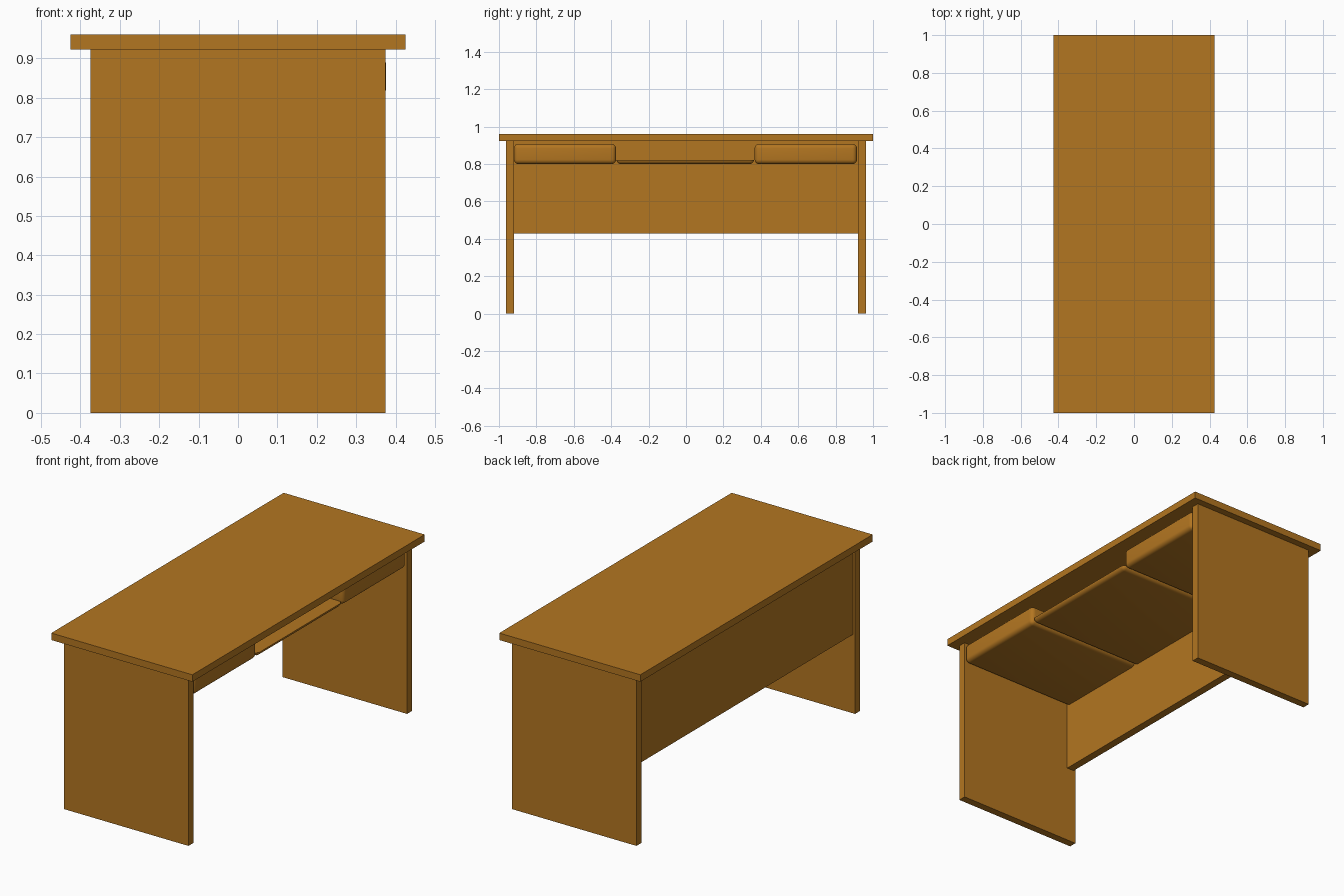
import bpy
import bmesh
import math

cube = bpy.data.objects.get("Cube")
if cube:
    bpy.data.objects.remove(cube, do_unlink=True)

wood = bpy.data.materials.new("warm_wood")
wood.use_nodes = True
colour = (0.45, 0.18, 0.015, 1)
wood.diffuse_color = colour
wood.node_tree.nodes["Principled BSDF"].inputs["Base Color"].default_value = colour


def box(name, x, y, z, radius=0, cut_z=None):
    """Box from (min, max) ranges, optionally rounded and cut flat at a height."""
    bm = bmesh.new()
    bmesh.ops.create_cube(bm, size=1)
    for v in bm.verts:
        for axis, (low, high) in enumerate((x, y, z)):
            v.co[axis] = high if v.co[axis] > 0 else low
    if radius:
        bmesh.ops.bevel(bm, geom=bm.edges[:], offset=radius, segments=5,
                        profile=0.5, affect='EDGES')
    if cut_z:
        cut = bmesh.ops.bisect_plane(bm, geom=bm.verts[:] + bm.edges[:] + bm.faces[:],
                                     plane_co=(0, 0, cut_z), plane_no=(0, 0, 1),
                                     clear_outer=True)
        rim = [e for e in cut["geom_cut"] if isinstance(e, bmesh.types.BMEdge)]
        bmesh.ops.contextual_create(bm, geom=rim)
    bmesh.ops.recalc_face_normals(bm, faces=bm.faces[:])
    mesh = bpy.data.meshes.new(name)
    bm.to_mesh(mesh)
    bm.free()
    mesh.materials.append(wood)
    obj = bpy.data.objects.new(name, mesh)
    bpy.context.collection.objects.link(obj)
    if radius:
        bpy.ops.object.select_all(action='DESELECT')
        obj.select_set(True)
        bpy.context.view_layer.objects.active = obj
        bpy.ops.object.shade_smooth_by_angle(angle=math.radians(40))
    return obj


# Top and modesty panel
box("desk_top", (-0.425, 0.425), (-1, 1), (0.922, 0.96))
box("modesty_panel", (-0.363, -0.32), (-0.92, 0.92), (0.43, 0.922))

# Side panels
box("right_side_panel", (-0.375, 0.375), (-0.962, -0.92), (0, 0.922))
box("left_side_panel", (-0.375, 0.375), (0.92, 0.962), (0, 0.922))

# Rounded drawers and the shallow tray between them
depth = (-0.335, 0.376)
box("right_drawer", depth, (-0.92, -0.374), (0.80, 0.908), 0.024)
box("left_drawer", depth, (0.367, 0.914), (0.80, 0.908), 0.024)
box("centre_tray", depth, (-0.372, 0.364), (0.80, 0.908), 0.024, 0.822)
